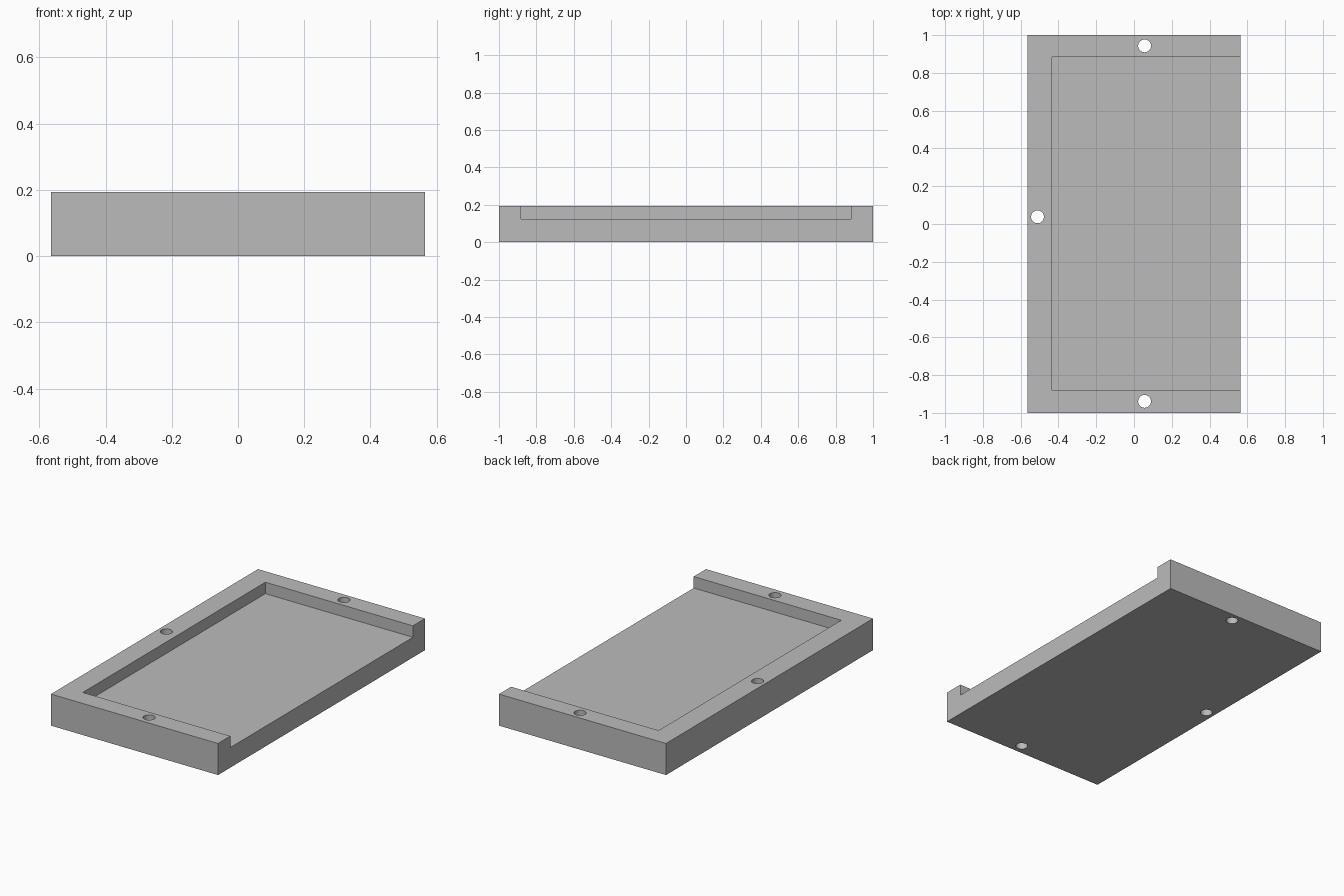
import bpy
from mathutils import Vector

if "Cube" in bpy.data.objects:
    bpy.data.objects.remove(bpy.data.objects["Cube"], do_unlink=True)

HALF_X, HEIGHT, FLOOR = 0.565, 0.193, 0.123

grey = bpy.data.materials.new("plain grey")
grey.use_nodes = True
grey.diffuse_color = (0.5, 0.5, 0.5, 1)
grey.node_tree.nodes["Principled BSDF"].inputs["Base Color"].default_value = grey.diffuse_color


def box(name, low, high):
    low, high = Vector(low), Vector(high)
    bpy.ops.mesh.primitive_cube_add(size=1, location=(low + high) / 2)
    obj = bpy.context.object
    obj.name = name
    obj.scale = high - low
    bpy.ops.object.transform_apply(location=False, rotation=False, scale=True)
    obj.data.materials.append(grey)
    return obj


def cut(target, cutter):
    mod = target.modifiers.new(cutter.name, "BOOLEAN")
    mod.operation = "DIFFERENCE"
    mod.solver = "EXACT"
    mod.object = cutter
    bpy.context.view_layer.objects.active = target
    bpy.ops.object.modifier_apply(modifier=mod.name)
    bpy.data.objects.remove(cutter, do_unlink=True)


# Solid slab
tray = box("tray", (-HALF_X, -1, 0), (HALF_X, 1, HEIGHT))

# Shallow recess, open along the left side
cut(tray, box("recess_cutter", (-0.433, -0.881, FLOOR), (HALF_X + 0.1, 0.883, HEIGHT + 0.1)))

# Screw holes through the three rims
for x, y in ((0.056, 0.943), (0.056, -0.939), (-0.511, 0.038)):
    bpy.ops.mesh.primitive_cylinder_add(vertices=32, radius=0.034, depth=1, location=(x, y, 0))
    hole = bpy.context.object
    hole.name = "hole_cutter"
    hole.data.materials.append(grey)
    cut(tray, hole)

# Smooth hole walls with crisp edges
bpy.ops.object.select_all(action="DESELECT")
tray.select_set(True)
bpy.context.view_layer.objects.active = tray
bpy.ops.object.shade_smooth_by_angle(angle=0.6)
